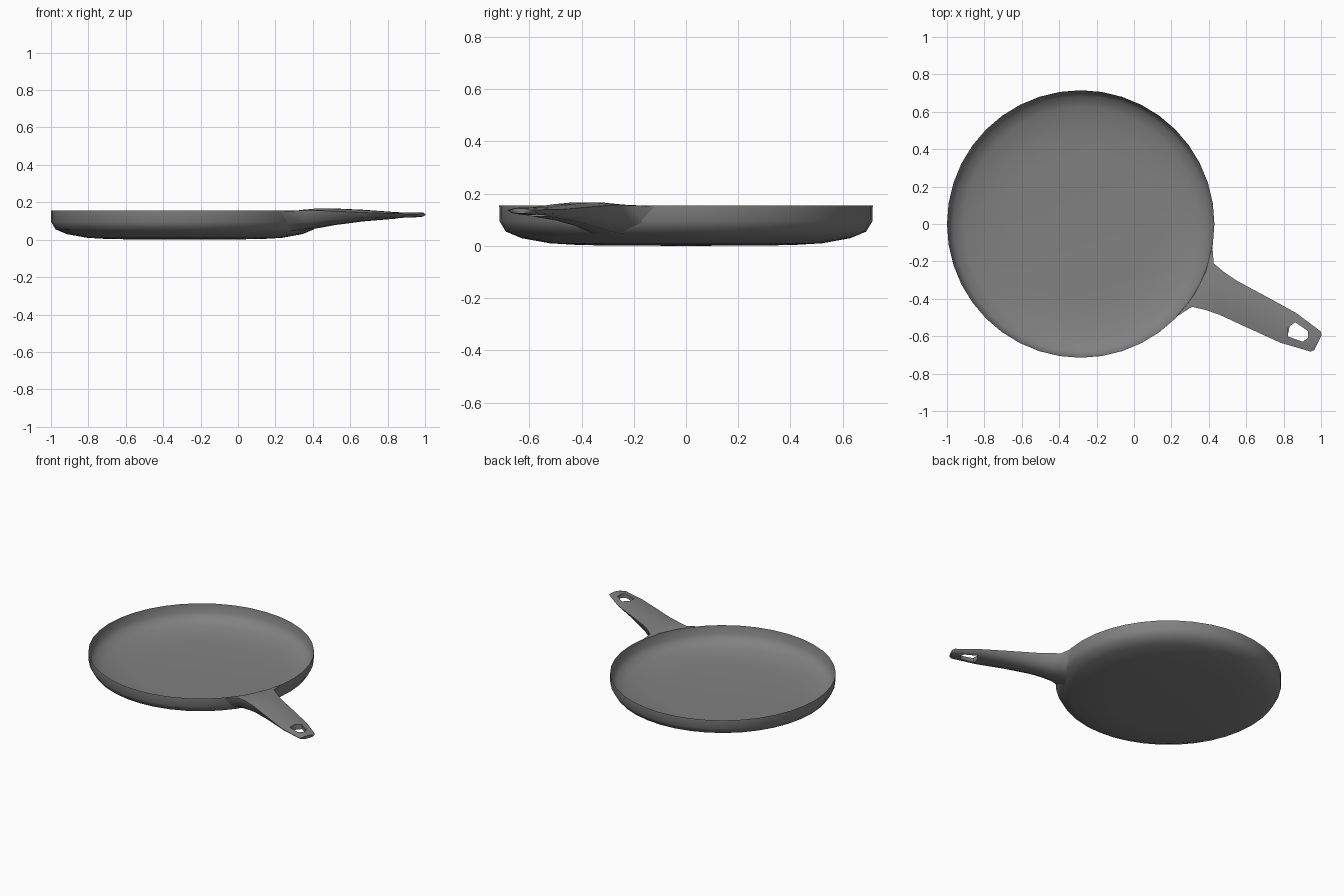
import bpy, bmesh, math
from mathutils import Matrix, Vector

if "Cube" in bpy.data.objects:
    bpy.data.objects.remove(bpy.data.objects["Cube"])

CX = -0.285                      # centre of the pan bowl
ANGLE = -math.atan(0.5)          # direction of the handle
FRAME = Matrix.Translation((CX, 0, 0)) @ Matrix.Rotation(ANGLE, 4, 'Z')

dark_iron = bpy.data.materials.new("dark_iron")
dark_iron.diffuse_color = (0.22, 0.22, 0.22, 1)
dark_iron.use_nodes = True
dark_iron.node_tree.nodes["Principled BSDF"].inputs["Base Color"].default_value = dark_iron.diffuse_color


def make_object(name, bm):
    bmesh.ops.recalc_face_normals(bm, faces=bm.faces[:])
    mesh = bpy.data.meshes.new(name)
    bm.to_mesh(mesh)
    bm.free()
    mesh.materials.append(dark_iron)
    obj = bpy.data.objects.new(name, mesh)
    bpy.context.collection.objects.link(obj)
    return obj


def activate(obj):
    bpy.ops.object.select_all(action='DESELECT')
    obj.select_set(True)
    bpy.context.view_layer.objects.active = obj


def smooth(obj, degrees):
    activate(obj)
    bpy.ops.object.shade_smooth_by_angle(angle=math.radians(degrees))


def loft(name, rings):
    bm = bmesh.new()
    loops = [[bm.verts.new(FRAME @ Vector(p)) for p in ring] for ring in rings]
    n = len(loops[0])
    for a, b in zip(loops, loops[1:]):
        for i in range(n):
            j = (i + 1) % n
            bm.faces.new((a[i], a[j], b[j], b[i]))
    bm.faces.new(loops[0])
    bm.faces.new(loops[-1])
    return make_object(name, bm)


def mirrored(edge, top, bottom, mid):
    # closed cross-section from four points on one side
    flip = lambda p: (p[0], -p[1], p[2])
    return [edge, top, flip(top), flip(edge), flip(mid), flip(bottom), bottom, mid]


# Pan bowl: outside profile up to a thin rim, then the hollow inside
profile = [(0, 0), (0.4, 0.003), (0.52, 0.01), (0.63, 0.03), (0.69, 0.055),
           (0.714, 0.095), (0.715, 0.155), (0.709, 0.098), (0.684, 0.062),
           (0.625, 0.038), (0.515, 0.018), (0.4, 0.011), (0, 0.008)]
bm = bmesh.new()
verts = [bm.verts.new((CX + r, 0, z)) for r, z in profile]
edges = [bm.edges.new(pair) for pair in zip(verts, verts[1:])]
bmesh.ops.spin(bm, geom=verts + edges, cent=(CX, 0, 0), axis=(0, 0, 1),
               angle=math.tau, steps=40)
bmesh.ops.remove_doubles(bm, verts=bm.verts[:], dist=0.0005)
smooth(make_object("pan_bowl", bm), 45)

# Handle: flared root on the wall, then tapering sections
rings = [mirrored((0.679, 0.215, 0.152), (0.712, 0.07, 0.155),
                  (0.663, 0.07, 0.045), (0.690, 0.16, 0.09))]
for u, w, top, edge, bottom, side in [(0.73, 0.130, 0.160, 0.155, 0.055, 0.92),
                                      (0.80, 0.113, 0.166, 0.158, 0.065, 0.88),
                                      (0.88, 0.102, 0.167, 0.155, 0.078, 0.84),
                                      (1.05, 0.097, 0.160, 0.148, 0.098, 0.80),
                                      (1.24, 0.090, 0.148, 0.140, 0.112, 0.80),
                                      (1.405, 0.060, 0.146, 0.138, 0.122, 0.80),
                                      (1.418, 0.045, 0.144, 0.137, 0.125, 0.80)]:
    mid = bottom + 0.35 * (edge - bottom)
    rings.append(mirrored((u, w, edge), (u, 0.4 * w, top),
                          (u, 0.35 * w, bottom), (u, side * w, mid)))
handle = loft("handle", rings)

# Hanging hole: six-sided cutter through the handle end
hexagon = [(1.24, 0), (1.26, -0.043), (1.343, -0.032),
           (1.36, 0), (1.343, 0.032), (1.26, 0.043)]
cutter = loft("hole_cutter", [[(u, v, z) for u, v in hexagon] for z in (0.0, 0.3)])
cutter.hide_render = True
activate(handle)
cut = handle.modifiers.new("hanging_hole", 'BOOLEAN')
cut.operation = 'DIFFERENCE'
cut.solver = 'EXACT'
cut.object = cutter
bpy.ops.object.modifier_apply(modifier=cut.name)
bpy.data.objects.remove(cutter, do_unlink=True)

# Open the hidden root end so nothing pokes through into the bowl
bm = bmesh.new()
bm.from_mesh(handle.data)
inverse = FRAME.inverted()
root = [f for f in bm.faces if all((inverse @ v.co).x < 0.72 for v in f.verts)]
bmesh.ops.delete(bm, geom=root, context='FACES')
bm.to_mesh(handle.data)
bm.free()
smooth(handle, 65)
